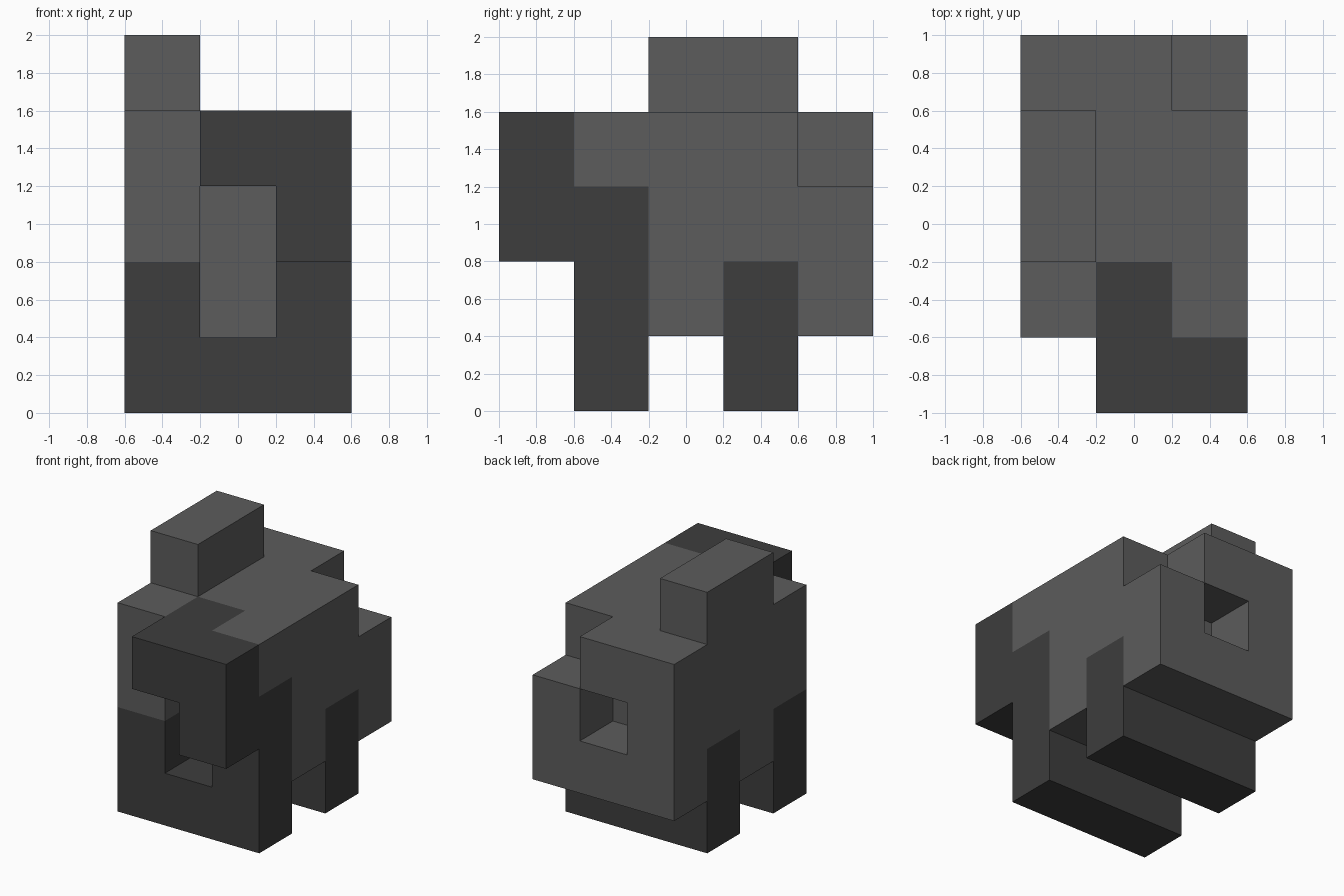
import bpy, bmesh
from mathutils import Vector

if "Cube" in bpy.data.objects:
    bpy.data.objects.remove(bpy.data.objects["Cube"])

CELL = 0.4
ORIGIN = Vector((-0.6, -1.0, 0.0))


def material(name, value):
    m = bpy.data.materials.new(name)
    m.diffuse_color = (value, value, value, 1)
    m.use_nodes = True
    m.node_tree.nodes["Principled BSDF"].inputs["Base Color"].default_value = m.diffuse_color
    return m


LIGHT = material("mid grey", 0.107)
DARK = material("dark grey", 0.047)

# Each part is a set of blocks on a 0.4 grid: (x range), (y range), (z range), inclusive
PARTS = {
    "body": (LIGHT, [((0, 2), (2, 2), (1, 3)), ((0, 2), (3, 3), (2, 3)), ((1, 1), (3, 3), (1, 1))]),
    "shoulders": (LIGHT, [((0, 0), (1, 1), (2, 3)), ((2, 2), (1, 1), (3, 3))]),
    "rump": (LIGHT, [((0, 2), (4, 4), (1, 1)), ((0, 0), (4, 4), (2, 3)),
                     ((1, 1), (4, 4), (3, 3)), ((2, 2), (4, 4), (2, 2))]),
    "back_hump": (LIGHT, [((0, 0), (2, 3), (4, 4))]),
    "head": (DARK, [((1, 2), (0, 0), (3, 3)), ((2, 2), (0, 0), (2, 2)), ((1, 1), (1, 1), (3, 3))]),
    "front_legs": (DARK, [((0, 2), (1, 1), (0, 0)), ((0, 0), (1, 1), (1, 1)), ((2, 2), (1, 1), (1, 2))]),
    "back_legs": (DARK, [((0, 2), (3, 3), (0, 0)), ((0, 0), (3, 3), (1, 1)), ((2, 2), (3, 3), (1, 1))]),
}


def cells(boxes):
    return {(x, y, z) for bx, by, bz in boxes
            for x in range(bx[0], bx[1] + 1)
            for y in range(by[0], by[1] + 1)
            for z in range(bz[0], bz[1] + 1)}


filled = set().union(*(cells(boxes) for _, boxes in PARTS.values()))


def build(name, mat, boxes):
    """Make one part, leaving out faces buried against a neighbouring block."""
    bm = bmesh.new()
    for c in sorted(cells(boxes)):
        centre = ORIGIN + (Vector(c) + Vector((0.5, 0.5, 0.5))) * CELL
        cube = bmesh.ops.create_cube(bm, size=CELL)
        bmesh.ops.translate(bm, verts=cube["verts"], vec=centre)
        faces = {f for v in cube["verts"] for f in v.link_faces}
        buried = []
        for f in faces:
            n = (f.calc_center_median() - centre) / (CELL / 2)
            if tuple(c[i] + round(n[i]) for i in range(3)) in filled:
                buried.append(f)
        bmesh.ops.delete(bm, geom=buried, context="FACES")
    bmesh.ops.remove_doubles(bm, verts=bm.verts, dist=0.001)
    mesh = bpy.data.meshes.new(name)
    bm.to_mesh(mesh)
    bm.free()
    mesh.materials.append(mat)
    bpy.context.collection.objects.link(bpy.data.objects.new(name, mesh))


for part, (mat, boxes) in PARTS.items():
    build(part, mat, boxes)
